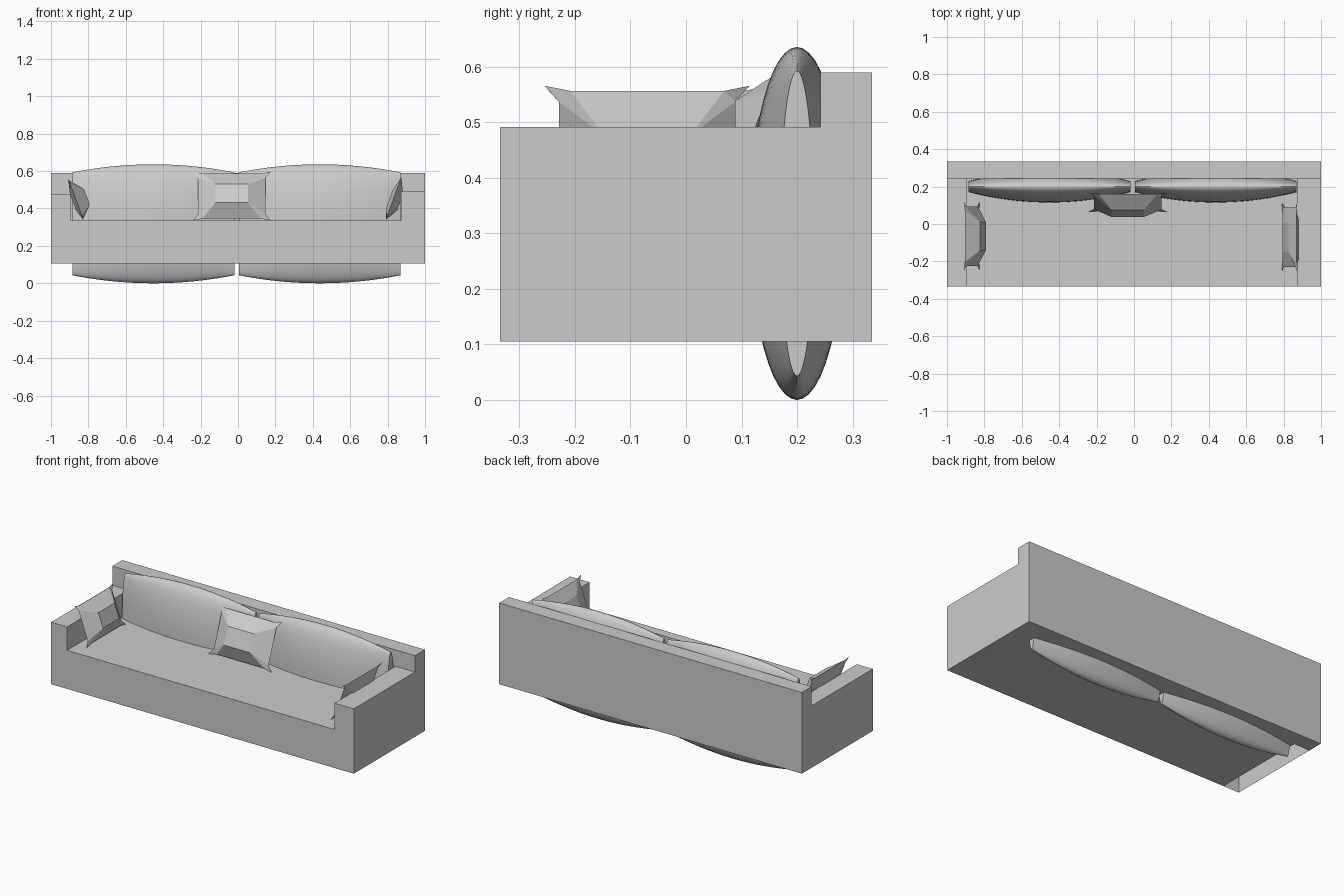
import bpy, bmesh, math
from mathutils import Vector

if "Cube" in bpy.data.objects:
    bpy.data.objects.remove(bpy.data.objects["Cube"], do_unlink=True)

fabric = bpy.data.materials.new("grey_fabric")
fabric.use_nodes = True
grey = (0.6, 0.6, 0.6, 1)
fabric.diffuse_color = grey
fabric.node_tree.nodes["Principled BSDF"].inputs["Base Color"].default_value = grey


def finish(name, bm, smooth=False):
    bmesh.ops.remove_doubles(bm, verts=bm.verts, dist=1e-5)
    bmesh.ops.recalc_face_normals(bm, faces=bm.faces)
    mesh = bpy.data.meshes.new(name)
    bm.to_mesh(mesh)
    bm.free()
    mesh.materials.append(fabric)
    obj = bpy.data.objects.new(name, mesh)
    bpy.context.collection.objects.link(obj)
    if smooth:
        bpy.ops.object.select_all(action='DESELECT')
        obj.select_set(True)
        bpy.context.view_layer.objects.active = obj
        bpy.ops.object.shade_smooth_by_angle(angle=math.radians(40))
    return obj


# Frame: blocks of different height around the seat
def frame():
    bm = bmesh.new()
    xs = [-1, -0.895, 0.872, 1]
    ys = [-0.335, 0.242, 0.335]
    floor = 0.105
    heights = [[0.475, 0.59], [0.335, 0.59], [0.492, 0.59]]

    def quad(*pts):
        bm.faces.new([bm.verts.new(p) for p in pts])

    def height(i, j):
        return heights[i][j] if 0 <= i < 3 and 0 <= j < 2 else floor

    for i in range(3):
        for j in range(2):
            x0, x1, y0, y1, h = xs[i], xs[i + 1], ys[j], ys[j + 1], heights[i][j]
            quad((x0, y0, h), (x1, y0, h), (x1, y1, h), (x0, y1, h))
            # the right arm is open underneath
            if (i, j) != (0, 0):
                quad((x0, y0, floor), (x0, y1, floor), (x1, y1, floor), (x1, y0, floor))
            sides = [((x0, y0), (x1, y0), (i, j - 1)), ((x1, y0), (x1, y1), (i + 1, j)),
                     ((x1, y1), (x0, y1), (i, j + 1)), ((x0, y1), (x0, y0), (i - 1, j))]
            for a, b, other in sides:
                low = height(*other)
                if low < h:
                    quad((*a, low), (*b, low), (*b, h), (*a, h))
    mesh_obj = finish("sofa_frame", bm)
    return mesh_obj


# Back cushion: elliptical sections, thick in the middle and thin at the ends
def back_cushion(name, cx):
    bm = bmesh.new()
    steps, sides = 24, 48
    rings = []
    for i in range(steps + 1):
        u = 2 * i / steps - 1
        bulge = 1 - u * u
        half_h = 0.275 + 0.043 * bulge
        half_t = 0.03 + 0.055 * bulge
        rings.append([bm.verts.new((cx + 0.4325 * u,
                                    0.2 + half_t * math.cos(2 * math.pi * k / sides),
                                    0.318 + half_h * math.sin(2 * math.pi * k / sides)))
                      for k in range(sides)])
    for r, s in zip(rings, rings[1:]):
        for k in range(sides):
            n = (k + 1) % sides
            bm.faces.new((r[k], r[n], s[n], s[k]))
    bm.faces.new(rings[0])
    bm.faces.new(rings[-1])
    finish(name, bm, True)


# Throw pillow: pointed corners, pinched sides, faceted bulge front and back
def throw_pillow(name, bottom, top, across, half_w, front, back):
    bm = bmesh.new()
    bottom, top, across = Vector(bottom), Vector(top), Vector(across)
    centre, up = (bottom + top) / 2, (top - bottom) / 2
    normal = across.cross(up).normalized()
    border = [-1, -0.75, 0.75, 1]

    def point(i, j, depth):
        a, b = border[i], border[j]
        edge_a, edge_b = i in (0, 3), j in (0, 3)
        n = 0
        if edge_a and not edge_b:
            a *= 0.86
        elif edge_b and not edge_a:
            b *= 0.92
        elif not edge_a:
            a, b, n = a * 0.55, b * 0.5 - 0.05, depth
        return centre + across * half_w * a + up * b + normal * n

    for depth in (front, -back):
        grid = [[bm.verts.new(point(i, j, depth)) for j in range(4)] for i in range(4)]
        for i in range(3):
            for j in range(3):
                bm.faces.new((grid[i][j], grid[i + 1][j], grid[i + 1][j + 1], grid[i][j + 1]))
    finish(name, bm)


frame()
back_cushion("right_back_cushion", -0.4525)
back_cushion("left_back_cushion", 0.4375)
throw_pillow("middle_pillow", (-0.033, 0.065, 0.335), (-0.033, 0.165, 0.597), (1, 0, 0), 0.21, 0.06, 0.03)
throw_pillow("right_pillow", (-0.825, -0.065, 0.335), (-0.908, -0.065, 0.56), (0, 1, 0), 0.185, 0.06, 0.02)
throw_pillow("left_pillow", (0.79, -0.07, 0.338), (0.873, -0.07, 0.566), (0, -1, 0), 0.185, 0.02, 0.04)
